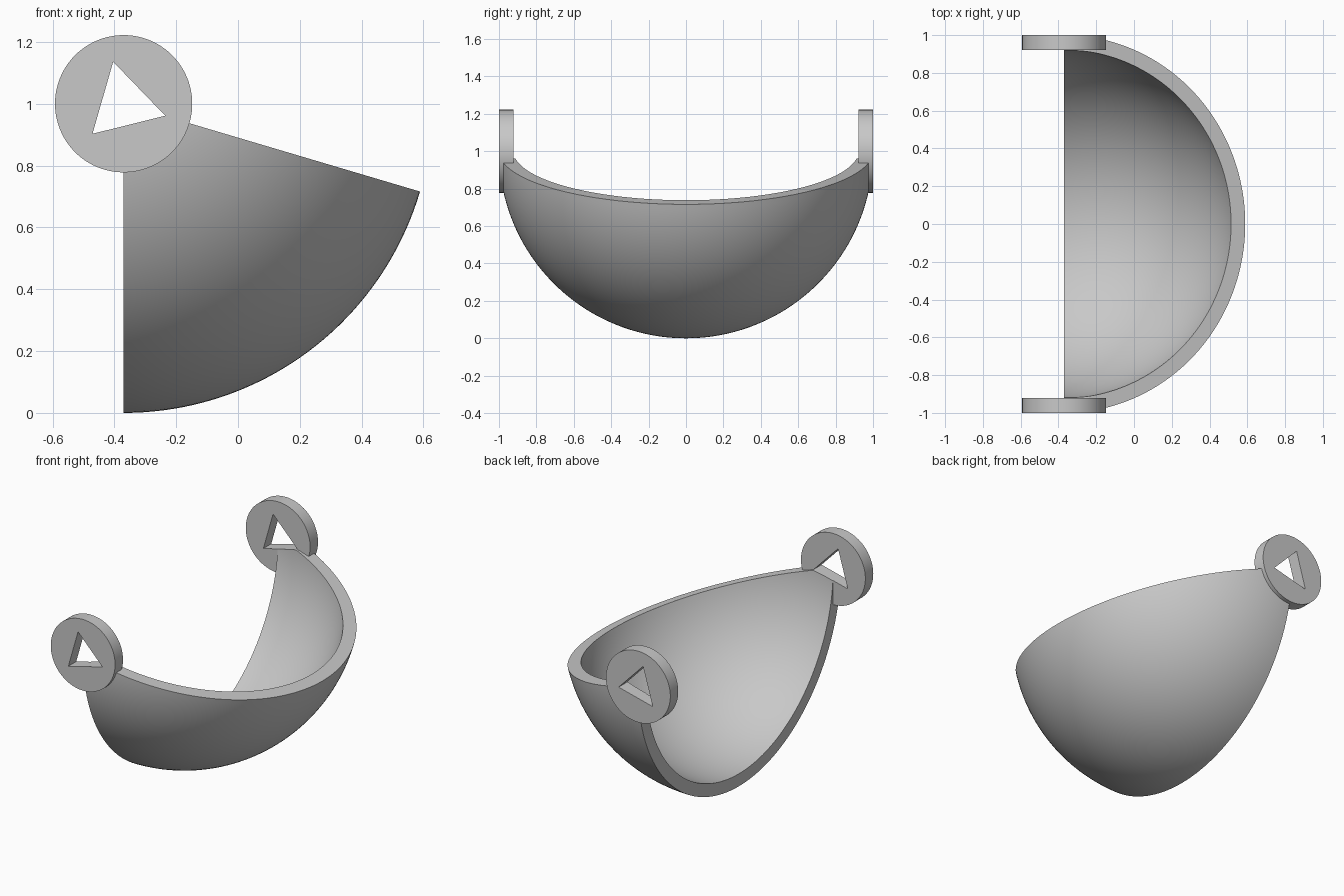
import bpy
import bmesh
from math import sin, cos, pi, radians

if "Cube" in bpy.data.objects:
    bpy.data.objects.remove(bpy.data.objects["Cube"], do_unlink=True)

PIVOT = (-0.37, 0, 1)      # hinge axis runs along y through this point
OUTER, INNER = 1.0, 0.922  # shell radii
SWEEP = radians(73.5)      # opening angle of the shell
DISC_RADIUS = 0.222
HOLE_RADIUS = 0.14
HOLE_TURN = radians(16)

grey = bpy.data.materials.new("plain grey")
grey.use_nodes = True
colour = (0.58, 0.58, 0.58, 1)
grey.diffuse_color = colour
grey.node_tree.nodes["Principled BSDF"].inputs["Base Color"].default_value = colour


def add_object(name, bm):
    bmesh.ops.recalc_face_normals(bm, faces=bm.faces[:])
    mesh = bpy.data.meshes.new(name)
    bm.to_mesh(mesh)
    bm.free()
    mesh.materials.append(grey)
    obj = bpy.data.objects.new(name, mesh)
    obj.location = PIVOT
    bpy.context.collection.objects.link(obj)
    return obj


def prism(name, radius, sides, y0, y1, turn=0.0):
    """Regular prism along y, centred on the hinge axis."""
    bm = bmesh.new()
    angles = [2 * pi * i / sides - turn for i in range(sides)]
    ring = [bm.verts.new((radius * cos(a), y0, radius * sin(a))) for a in angles]
    face = bm.faces.new(ring)
    top = bmesh.ops.extrude_face_region(bm, geom=[face])["geom"]
    moved = [v for v in top if isinstance(v, bmesh.types.BMVert)]
    bmesh.ops.translate(bm, verts=moved, vec=(0, y1 - y0, 0))
    # restore the starting cap if the extrusion consumed it
    rim = [e for e in bm.edges if e.is_boundary]
    if rim:
        bmesh.ops.holes_fill(bm, edges=rim, sides=0)
    return add_object(name, bm)


def spherical_shell(name, steps=96):
    """Crescent profile swept around the hinge axis."""
    bm = bmesh.new()
    gap = radians(3)       # the ends lie inside the hinge holes
    arc = [gap + (pi - 2 * gap) * i / steps for i in range(steps + 1)]
    points = [(OUTER, a) for a in arc] + [(INNER, a) for a in reversed(arc)]
    verts = [bm.verts.new((0, r * cos(a), -r * sin(a))) for r, a in points]
    edges = [bm.edges.new((verts[i - 1], v)) for i, v in enumerate(verts)]
    bmesh.ops.spin(bm, geom=verts + edges, cent=(0, 0, 0), axis=(0, 1, 0),
                   angle=-SWEEP, steps=40)
    rim = [e for e in bm.edges if e.is_boundary]
    bmesh.ops.holes_fill(bm, edges=rim, sides=0)
    return add_object(name, bm)


# Curved shell and the two hinge discs
parts = [spherical_shell("curved_shell"),
         prism("front_hinge_disc", DISC_RADIUS, 96, -OUTER, -INNER),
         prism("back_hinge_disc", DISC_RADIUS, 96, INNER, OUTER)]

# Triangular hole through both hinges and the shell ends
cutter = prism("hole_cutter", HOLE_RADIUS, 3, -1.2, 1.2, HOLE_TURN)
cutter.hide_render = True
for part in parts:
    cut = part.modifiers.new("triangular hole", 'BOOLEAN')
    cut.operation = 'DIFFERENCE'
    cut.solver = 'EXACT'
    cut.object = cutter
    bpy.ops.object.select_all(action='DESELECT')
    part.select_set(True)
    bpy.context.view_layer.objects.active = part
    bpy.ops.object.modifier_apply(modifier=cut.name)
    bpy.ops.object.shade_smooth_by_angle(angle=radians(30))
bpy.data.objects.remove(cutter, do_unlink=True)
